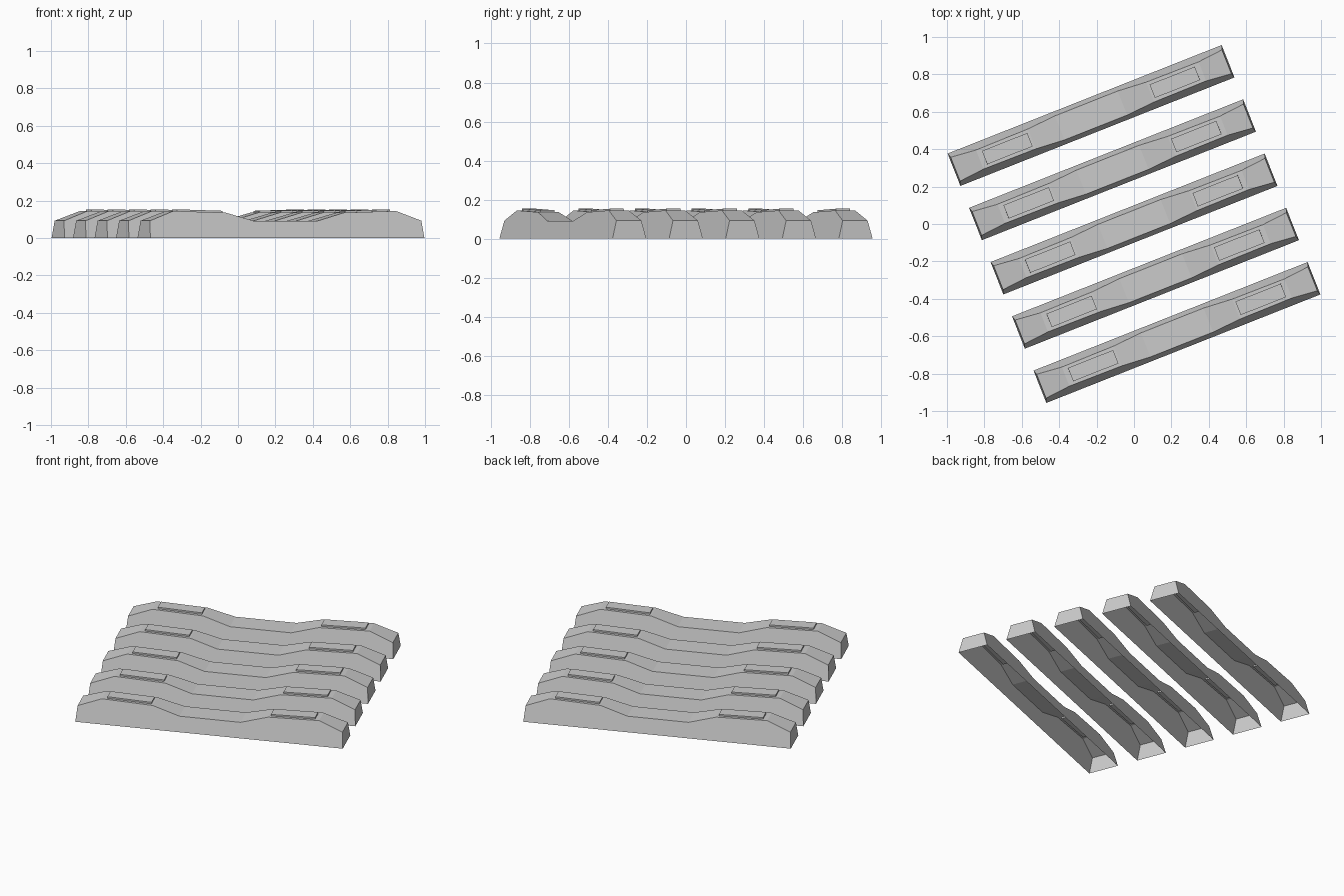
import bpy, bmesh
from math import radians
from mathutils import Matrix

if "Cube" in bpy.data.objects:
    bpy.data.objects.remove(bpy.data.objects["Cube"])

ANGLE = radians(21.6)
SPACING = 0.312
# Half of the top profile along the sleeper: (distance from centre, height)
HALF = [(0.18, 0.09), (0.34, 0.135), (0.64, 0.144), (0.78, 0.092)]
PROFILE = [(-u, z) for u, z in reversed(HALF)] + HALF


def half_width(z):
    return 0.093 - 0.265 * z


def make_object(name, bm, offset):
    bmesh.ops.recalc_face_normals(bm, faces=bm.faces)
    mesh = bpy.data.meshes.new(name)
    bm.to_mesh(mesh)
    bm.free()
    obj = bpy.data.objects.new(name, mesh)
    bpy.context.collection.objects.link(obj)
    obj.matrix_world = Matrix.Rotation(ANGLE, 4, 'Z') @ Matrix.Translation((0, offset, 0))
    return obj


def sleeper(name, offset):
    # Hollow concrete shell with sloping sides and an open underside
    bm = bmesh.new()
    rows = []
    for i, (u, z) in enumerate(PROFILE):
        base_u = -0.788 if i == 0 else 0.788 if i == len(PROFILE) - 1 else u
        w0, w1 = half_width(0), half_width(z)
        rows.append([bm.verts.new(p) for p in
                     ((base_u, -w0, 0), (u, -w1, z), (u, w1, z), (base_u, w0, 0))])
    for a, b in zip(rows, rows[1:]):
        for k in range(3):
            bm.faces.new((a[k], a[k + 1], b[k + 1], b[k]))
    bm.faces.new(rows[0])
    bm.faces.new(rows[-1])
    # Open shells need their outward side checked
    make_object(name, bm, offset)


def rail_pad(name, offset, side):
    # Thin plate canted with the seat
    bm = bmesh.new()
    bmesh.ops.create_cube(bm, size=1)
    bmesh.ops.scale(bm, vec=(0.26, 0.077, 0.018), verts=bm.verts)
    bmesh.ops.rotate(bm, matrix=Matrix.Rotation(-side * 0.03, 3, 'Y'), verts=bm.verts)
    bmesh.ops.translate(bm, vec=(side * 0.482, 0, 0.14), verts=bm.verts)
    make_object(name, bm, offset)


for n in range(5):
    off = (2 - n) * SPACING
    sleeper(f"sleeper_{n + 1}", off)
    rail_pad(f"rail_pad_left_{n + 1}", off, -1)
    rail_pad(f"rail_pad_right_{n + 1}", off, 1)
